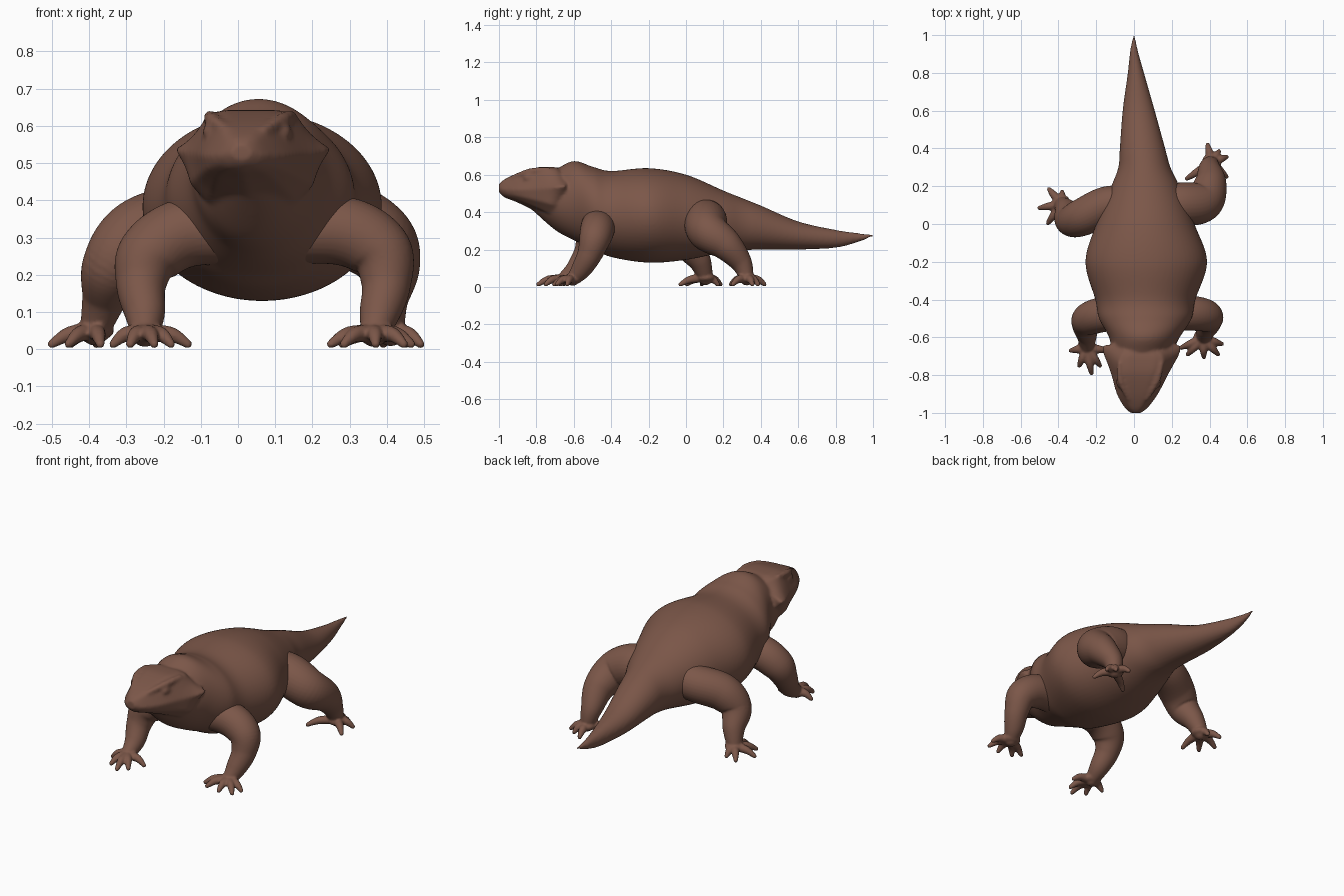
import bpy
import bmesh
import math
from mathutils import Matrix, Vector

default_cube = bpy.data.objects.get("Cube")
if default_cube:
    bpy.data.objects.remove(default_cube, do_unlink=True)

# One flat skin colour
skin = bpy.data.materials.new("brown_skin")
skin.use_nodes = True
skin_colour = (0.2, 0.095, 0.066, 1)
skin.diffuse_color = skin_colour
shader = skin.node_tree.nodes["Principled BSDF"]
shader.inputs["Base Color"].default_value = skin_colour
shader.inputs["Roughness"].default_value = 0.8


def interpolate(rows, steps):
    """Smooth curve through rows of numbers of any length."""
    result = []
    last = len(rows) - 1
    for i in range(last):
        a, b = rows[max(i - 1, 0)], rows[i]
        c, d = rows[i + 1], rows[min(i + 2, last)]
        for step in range(steps):
            t = step / steps
            result.append([
                q + t * ((r - p) / 2 + t * (p - 2.5 * q + 2 * r - s / 2
                                            + t * (1.5 * (q - r) + (s - p) / 2)))
                for p, q, r, s in zip(a, b, c, d)])
    result.append(list(rows[last]))
    return result


def skin_rings(bm, rings):
    """Bridge rings of points into a closed solid."""
    loops = [[bm.verts.new(point) for point in ring] for ring in rings]
    count = len(loops[0])
    for near, far in zip(loops, loops[1:]):
        for i in range(count):
            j = (i + 1) % count
            bm.faces.new((near[i], near[j], far[j], far[i]))
    bm.faces.new(loops[0][::-1])
    bm.faces.new(loops[-1])


def add_tube(bm, path, steps=10, sides=32):
    """Tapered tube along rows of x, y, z, radius, with a rounded end."""
    rows = interpolate(path, steps)
    points = [Vector(row[:3]) for row in rows]
    rings = []
    for i, row in enumerate(rows):
        along = points[min(i + 1, len(points) - 1)] - points[max(i - 1, 0)]
        turn = along.to_track_quat("Z", "Y")
        rings.append([points[i] + turn @ Vector((math.cos(a), math.sin(a), 0)) * row[3]
                      for a in (math.tau * k / sides for k in range(sides))])
    skin_rings(bm, rings)
    add_ball(bm, points[-1], [rows[-1][3]] * 3)


def add_ball(bm, centre, size):
    place = Matrix.Translation(centre) @ Matrix.Diagonal((*size, 1))
    bmesh.ops.create_uvsphere(bm, u_segments=20, v_segments=12, radius=1, matrix=place)


def finish(name, bm, voxel, rounds):
    """Fuse overlapping solids into one smooth skin."""
    bmesh.ops.recalc_face_normals(bm, faces=bm.faces)
    mesh = bpy.data.meshes.new(name)
    bm.to_mesh(mesh)
    bm.free()
    mesh.materials.append(skin)
    part = bpy.data.objects.new(name, mesh)
    bpy.context.collection.objects.link(part)
    fuse = part.modifiers.new("fuse", "REMESH")
    fuse.mode = "VOXEL"
    fuse.voxel_size = voxel
    fuse.use_smooth_shade = True
    relax = part.modifiers.new("relax", "SMOOTH")
    relax.factor = 0.5
    relax.iterations = rounds


# Trunk and tail: y, centre x, half width, bottom, top
trunk = [
    (-0.82, 0.03, 0.08, 0.41, 0.6),
    (-0.7, 0.04, 0.15, 0.305, 0.63),
    (-0.6, 0.055, 0.187, 0.25, 0.673),
    (-0.5, 0.06, 0.245, 0.205, 0.643),
    (-0.4, 0.06, 0.265, 0.16, 0.62),
    (-0.2, 0.065, 0.322, 0.13, 0.635),
    (0, 0.06, 0.26, 0.145, 0.6),
    (0.2, 0.06, 0.18, 0.185, 0.515),
    (0.3, 0.055, 0.138, 0.195, 0.475),
    (0.4, 0.045, 0.12, 0.2, 0.435),
    (0.6, 0.025, 0.085, 0.2, 0.35),
    (0.8, 0.01, 0.043, 0.21, 0.305),
    (0.92, 0, 0.02, 0.24, 0.288),
    (1, 0, 0.004, 0.27, 0.28),
]
body = bmesh.new()
rings = []
for y, cx, half, low, high in interpolate(trunk, 8):
    rings.append([(cx + half * math.cos(a), y, (low + high) / 2 + (high - low) / 2 * math.sin(a))
                  for a in (math.tau * k / 64 for k in range(64))])
skin_rings(body, rings)

# Head with swept cheek frill:
# y, centre x, crown half width, cheek half width, jaw half width, jaw, cheek, crown heights
head = [
    (-1, 0.01, 0.02, 0.03, 0.02, 0.505, 0.525, 0.55),
    (-0.97, 0.012, 0.04, 0.065, 0.055, 0.478, 0.52, 0.575),
    (-0.9, 0.018, 0.07, 0.11, 0.1, 0.45, 0.52, 0.608),
    (-0.8, 0.03, 0.105, 0.15, 0.14, 0.4, 0.525, 0.638),
    (-0.73, 0.037, 0.118, 0.182, 0.165, 0.36, 0.53, 0.642),
    (-0.68, 0.04, 0.1, 0.206, 0.15, 0.34, 0.535, 0.635),
    (-0.64, 0.04, 0.06, 0.21, 0.11, 0.36, 0.54, 0.61),
]
rings = []
for y, cx, crown, cheek, jaw, low, mid, high in interpolate(head, 6):
    left_side = [(0, high), (crown * 0.6, high), (crown, high - 0.01),
                 ((crown + cheek) / 2, mid * 0.55 + high * 0.45), (cheek, mid),
                 (jaw, mid * 0.5 + low * 0.5), (jaw * 0.7, mid * 0.2 + low * 0.8), (0, low)]
    outline = left_side + [(-x, z) for x, z in left_side[-2:0:-1]]
    rings.append([(cx + x, y, z) for x, z in outline])
skin_rings(body, rings)

# Eyes under brow ridges
for side in (-1, 1):
    add_ball(body, (0.025 + side * 0.1, -0.83, 0.583), (0.02, 0.04, 0.024))
    add_tube(body, [(0.02 + side * 0.045, -0.93, 0.585, 0.012),
                    (0.025 + side * 0.095, -0.83, 0.617, 0.018),
                    (0.035 + side * 0.11, -0.74, 0.627, 0.014)])
finish("body_head_and_tail", body, 0.009, 4)


# Legs: path rows of x, y, z, radius; the last row is the foot, toes end at x, y
def add_leg(name, path, toes):
    bm = bmesh.new()
    add_tube(bm, path)
    foot = Vector(path[-1][:3])
    add_ball(bm, foot, (0.052, 0.052, 0.028))
    for x, y in toes:
        tip = Vector((x, y, 0.014))
        knuckle = foot.lerp(tip, 0.6)
        knuckle.z = 0.04
        add_tube(bm, [(*foot, 0.026), (*knuckle, 0.021), (*tip, 0.012)], sides=12)
    finish(name, bm, 0.006, 3)


add_leg("front_leg_right",
        [(0.07, -0.47, 0.315, 0.09), (-0.13, -0.475, 0.315, 0.093),
         (-0.235, -0.5, 0.255, 0.088), (-0.26, -0.535, 0.175, 0.068),
         (-0.25, -0.59, 0.095, 0.054), (-0.25, -0.655, 0.042, 0.036)],
        [(-0.335, -0.67), (-0.29, -0.75), (-0.225, -0.79), (-0.18, -0.75), (-0.135, -0.67)])
add_leg("front_leg_left",
        [(0.06, -0.47, 0.315, 0.09), (0.27, -0.47, 0.32, 0.093),
         (0.38, -0.485, 0.265, 0.086), (0.398, -0.515, 0.175, 0.067),
         (0.38, -0.56, 0.095, 0.054), (0.365, -0.605, 0.042, 0.036)],
        [(0.25, -0.655), (0.285, -0.69), (0.37, -0.705), (0.445, -0.69), (0.465, -0.635)])
add_leg("back_leg_right",
        [(0, 0.11, 0.36, 0.09), (-0.14, 0.1, 0.345, 0.1),
         (-0.265, 0.04, 0.305, 0.1), (-0.335, 0.02, 0.225, 0.085),
         (-0.36, 0.075, 0.135, 0.06), (-0.385, 0.105, 0.05, 0.04)],
        [(-0.45, 0.185), (-0.38, 0.17), (-0.5, 0.085), (-0.455, 0.005), (-0.37, -0.03)])
add_leg("back_leg_left",
        [(0.12, 0.11, 0.36, 0.1), (0.25, 0.105, 0.35, 0.115),
         (0.365, 0.12, 0.295, 0.108), (0.405, 0.215, 0.225, 0.085),
         (0.4, 0.295, 0.13, 0.058), (0.41, 0.325, 0.045, 0.037)],
        [(0.39, 0.42), (0.49, 0.355), (0.49, 0.25), (0.28, 0.24), (0.45, 0.385)])
